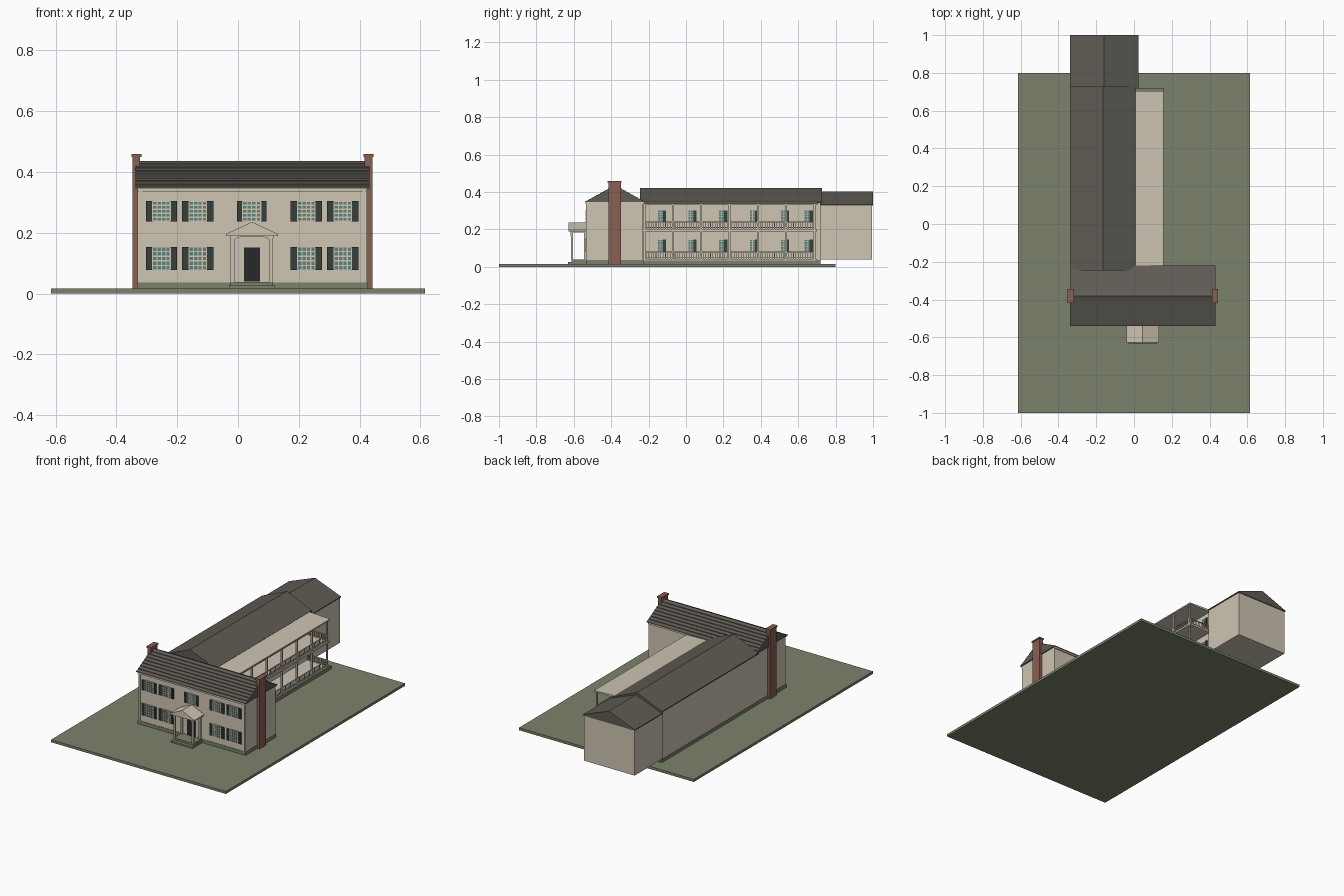
import bpy, math

if "Cube" in bpy.data.objects:
    bpy.data.objects.remove(bpy.data.objects["Cube"])


def material(name, rgb):
    m = bpy.data.materials.new(name)
    m.diffuse_color = (*rgb, 1)
    m.use_nodes = True
    m.node_tree.nodes["Principled BSDF"].inputs["Base Color"].default_value = m.diffuse_color
    return m


CREAM = material("cream paint", (0.62, 0.56, 0.45))
ROOF = material("grey shingle", (0.115, 0.106, 0.088))
GREEN = material("lawn green", (0.20, 0.225, 0.15))
BRICK = material("red brick", (0.25, 0.115, 0.085))
GLASS = material("teal glass", (0.11, 0.22, 0.20))
SHUTTER = material("dark green shutter", (0.035, 0.05, 0.043))
DOOR = material("black door", (0.022, 0.022, 0.024))


def mesh(name, mat, verts, faces):
    me = bpy.data.meshes.new(name)
    me.from_pydata(verts, [], faces)
    me.materials.append(mat)
    ob = bpy.data.objects.new(name, me)
    bpy.context.collection.objects.link(ob)
    return ob


def boxes(name, mat, items):
    """One object from boxes given as x0, x1, y0, y1, z0, z1."""
    verts, faces = [], []
    for x0, x1, y0, y1, z0, z1 in items:
        n = len(verts)
        verts += [(x, y, z) for z in (z0, z1)
                  for x, y in ((x0, y0), (x1, y0), (x1, y1), (x0, y1))]
        faces += [tuple(n + i for i in f) for f in
                  ((3, 2, 1, 0), (4, 5, 6, 7), (0, 1, 5, 4),
                   (1, 2, 6, 5), (2, 3, 7, 6), (3, 0, 4, 7))]
    return mesh(name, mat, verts, faces)


def prism(name, mat, profile, a, b, axis):
    """Extrude a counter-clockwise profile (u, z) from a to b along x or y."""
    n = len(profile)
    if axis == "x":
        verts = [(t, u, z) for t in (a, b) for u, z in profile]
    else:
        verts = [(u, t, z) for t in (b, a) for u, z in profile]
    faces = [tuple(reversed(range(n))), tuple(range(n, 2 * n))]
    faces += [(i, (i + 1) % n, n + (i + 1) % n, n + i) for i in range(n)]
    return mesh(name, mat, verts, faces)


# Lawn
boxes("lawn", GREEN, [(-0.615, 0.615, -1, 0.8, 0, 0.016)])

# Front house: foundation, walls, corner boards
boxes("house_foundation", GREEN, [(-0.332, 0.427, -0.533, -0.227, 0.016, 0.037)])
boxes("house_walls", CREAM, [(-0.33, 0.425, -0.53, -0.23, 0.037, 0.346)])
boxes("corner_boards", CREAM, [(x, x + 0.01, -0.534, -0.53, 0.037, 0.346)
                               for x in (-0.325, 0.41)])
boxes("cornice", CREAM, [(-0.33, 0.425, -0.537, -0.223, 0.336, 0.346)])

# Front house roof with overlapping shingle courses
N, MID, HALF, EAVE, RISE, LIP = 8, -0.38, 0.16, 0.346, 0.089, 0.004
slope = []
for i in range(N):
    u0, u1 = i / N, (i + 1) / N
    slope.append((HALF * (1 - u0), EAVE + RISE * u0 + LIP))
    slope.append((HALF * (1 - u1), EAVE + RISE * u1))
slope[-1] = (0, EAVE + RISE + 0.002)
back = [(MID + d, z) for d, z in slope]
front = [(MID - d, z) for d, z in reversed(slope[:-1])]
prism("house_roof", ROOF, [(MID - HALF, EAVE), (MID + HALF, EAVE)] + back + front,
      -0.338, 0.432, "x")

# End chimneys
for side, x0, x1 in (("left", -0.347, -0.322), ("right", 0.417, 0.442)):
    boxes(side + "_chimney", BRICK,
          [(x0, x1, -0.415, -0.348, 0.016, 0.45),
           (x0 - 0.004, x1 + 0.004, -0.419, -0.344, 0.45, 0.459)])

# Front windows
glass, bars, shutters = [], [], []
for z0, z1 in ((0.238, 0.304), (0.078, 0.153)):
    for x in (-0.252, -0.132, 0.045, 0.225, 0.345):
        mid = x == 0.045
        if mid and z0 < 0.2:
            continue
        w, s = (0.03, 0.02) if mid else (0.029, 0.024)
        glass.append((x - w, x + w, -0.532, -0.53, z0, z1))
        for i in range(5):
            c = x - w + 2 * w * i / 4
            bars.append((c - 0.0018, c + 0.0018, -0.535, -0.53, z0, z1))
        for i in range(6):
            c = z0 + (z1 - z0) * i / 5
            bars.append((x - w, x + w, -0.5345, -0.53, c - 0.0018, c + 0.0018))
        for a in (x - w - s, x + w):
            shutters.append((a + 0.0015, a + s - 0.0015, -0.535, -0.53, z0, z1))
            for i in range(7):
                c = z0 + (z1 - z0) * (i + 0.5) / 7
                shutters.append((a + 0.004, a + s - 0.004, -0.537, -0.535,
                                 c - 0.003, c + 0.003))
boxes("front_window_glass", GLASS, glass)
boxes("front_window_bars", CREAM, bars)
boxes("front_shutters", SHUTTER, shutters)

# Front door, step and portico
PX = 0.046
boxes("door_surround", CREAM, [(PX - 0.045, PX + 0.045, -0.533, -0.53, 0.037, 0.182)])
boxes("front_door", DOOR, [(PX - 0.027, PX + 0.027, -0.537, -0.53, 0.04, 0.152)])
boxes("portico_steps", GREEN,
      [(PX - 0.076, PX + 0.076, -0.632, -0.53, 0.016, 0.026),
       (PX - 0.07, PX + 0.07, -0.612, -0.53, 0.026, 0.038)])
boxes("portico_posts", CREAM,
      [(PX + s * 0.064 - 0.006, PX + s * 0.064 + 0.006, y, y + 0.012, 0.038, 0.192)
       for s in (-1, 1) for y in (-0.616, -0.545)])
boxes("portico_beams", CREAM,
      [(PX + s * 0.064 - 0.007, PX + s * 0.064 + 0.007, -0.617, -0.53, 0.183, 0.196)
       for s in (-1, 1)])
arch = [(PX - 0.058 * math.copysign(abs(math.cos(t)) ** 0.5, math.cos(t)),
         0.165 + 0.022 * math.sin(t) ** 0.5)
        for t in [math.pi * i / 12 for i in range(12)]] + [(PX + 0.058, 0.165)]
prism("portico_arch", CREAM,
      [(PX - 0.07, 0.165)] + arch + [(PX + 0.07, 0.165), (PX + 0.07, 0.196),
                                     (PX - 0.07, 0.196)], -0.617, -0.607, "y")
prism("portico_roof", CREAM,
      [(PX - 0.086, 0.19), (PX + 0.086, 0.19), (PX + 0.086, 0.196),
       (PX, 0.236), (PX - 0.086, 0.196)], -0.628, -0.53, "y")

# Long rear wing
boxes("wing_foundation", GREEN, [(-0.333, 0.155, -0.235, 0.72, 0.016, 0.035)])
boxes("wing_walls", CREAM, [(-0.33, 0.0, -0.235, 0.718, 0.035, 0.345)])
prism("wing_roof", ROOF, [(-0.34, 0.34), (0.01, 0.34), (0.01, 0.346),
                          (-0.165, 0.421), (-0.34, 0.346)], -0.245, 0.728, "y")

# Back block at the end of the wing
boxes("back_block_walls", CREAM, [(-0.335, 0.02, 0.716, 0.995, 0.04, 0.332)])
prism("back_block_roof", ROOF, [(-0.34, 0.328), (0.025, 0.328), (0.025, 0.334),
                                (-0.158, 0.404), (-0.34, 0.334)], 0.718, 1.0, "y")

# Two-storey side porch
Y0, Y1, PO = -0.23, 0.695, 0.15
boxes("porch_floors", CREAM, [(0, PO + 0.003, Y0, Y1 + 0.006, 0.035, 0.041),
                              (0, PO + 0.003, Y0, Y1 + 0.006, 0.19, 0.202)])
prism("porch_roof", CREAM, [(0, 0.331), (PO + 0.005, 0.331),
                            (PO + 0.005, 0.339), (0, 0.345)], -0.226, 0.704, "y")
post_y = [-0.222 + 0.1515 * i for i in range(7)]
boxes("porch_posts", CREAM, [(PO - 0.01, PO, y - 0.005, y + 0.005, 0.041, 0.331)
                             for y in post_y])
rails, balusters = [], []
for z in (0.041, 0.202):
    for dz in (0.006, 0.036):
        rails.append((PO - 0.008, PO - 0.002, Y0, Y1, z + dz, z + dz + 0.004))
        rails.append((0, PO, Y1 - 0.008, Y1 - 0.002, z + dz, z + dz + 0.004))
    for i in range(73):
        y = Y0 + (Y1 - Y0) * (i + 0.5) / 73
        balusters.append((PO - 0.0065, PO - 0.0035, y - 0.0015, y + 0.0015, z, z + 0.038))
    for i in range(12):
        x = 0.006 + i * 0.012
        balusters.append((x, x + 0.003, Y1 - 0.0065, Y1 - 0.0035, z, z + 0.038))
boxes("porch_rails", CREAM, rails)
boxes("porch_balusters", CREAM, balusters)

# Wing windows facing the porch
glass, bars, shutters = [], [], []
for z0, z1 in ((0.243, 0.302), (0.082, 0.146)):
    for y in (-0.13, 0.033, 0.198, 0.363, 0.528, 0.655):
        glass.append((0, 0.002, y - 0.022, y + 0.022, z0, z1))
        for i in range(4):
            c = y - 0.022 + 0.044 * i / 3
            bars.append((0, 0.004, c - 0.0015, c + 0.0015, z0, z1))
        for i in range(6):
            c = z0 + (z1 - z0) * i / 5
            bars.append((0, 0.0035, y - 0.022, y + 0.022, c - 0.0015, c + 0.0015))
        shutters.append((0, 0.005, y + 0.006, y + 0.024, z0, z1))
boxes("wing_window_glass", GLASS, glass)
boxes("wing_window_bars", CREAM, bars)
boxes("wing_shutters", SHUTTER, shutters)
